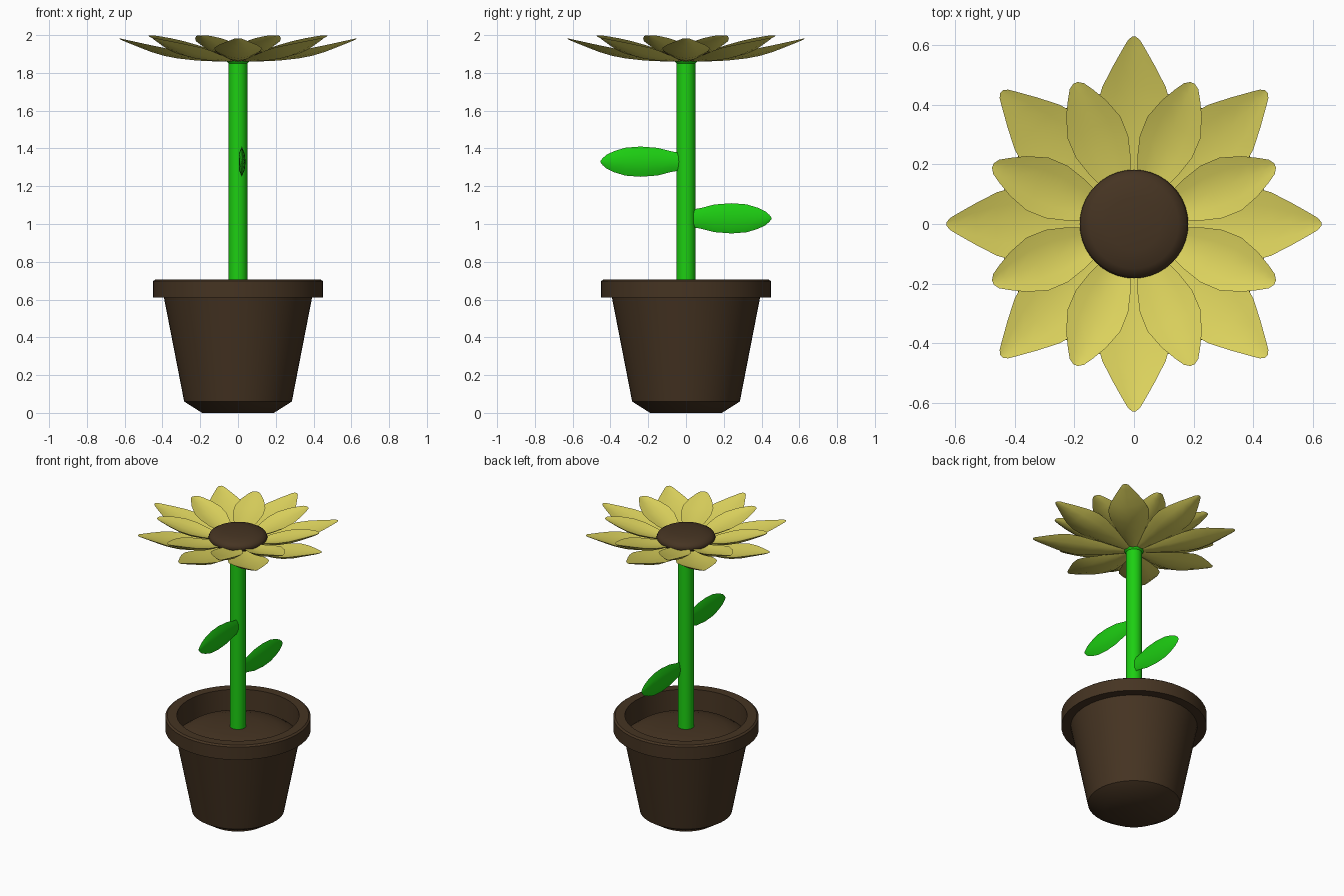
import bpy, bmesh, math
from mathutils import Matrix

if "Cube" in bpy.data.objects:
    bpy.data.objects.remove(bpy.data.objects["Cube"])


def material(name, rgb):
    m = bpy.data.materials.new(name)
    m.diffuse_color = (*rgb, 1)
    m.use_nodes = True
    m.node_tree.nodes["Principled BSDF"].inputs["Base Color"].default_value = m.diffuse_color
    return m


BROWN = material("brown", (0.06, 0.034, 0.016))
GREEN = material("green", (0.012, 0.62, 0.006))
YELLOW = material("yellow", (0.72, 0.65, 0.11))


def finish(name, bm, mat, angle=35):
    bmesh.ops.recalc_face_normals(bm, faces=bm.faces)
    me = bpy.data.meshes.new(name)
    bm.to_mesh(me)
    bm.free()
    me.materials.append(mat)
    ob = bpy.data.objects.new(name, me)
    bpy.context.collection.objects.link(ob)
    bpy.ops.object.select_all(action='DESELECT')
    ob.select_set(True)
    bpy.context.view_layer.objects.active = ob
    bpy.ops.object.shade_smooth_by_angle(angle=math.radians(angle))
    return ob


def lathe(name, profile, mat, sides=48, angle=35):
    bm = bmesh.new()
    vs = [bm.verts.new((r, 0, z)) for r, z in profile]
    es = [bm.edges.new(p) for p in zip(vs, vs[1:])]
    bmesh.ops.spin(bm, geom=vs + es, axis=(0, 0, 1), cent=(0, 0, 0),
                   steps=sides, angle=2 * math.tau / 2)
    bmesh.ops.remove_doubles(bm, verts=bm.verts, dist=1e-4)
    return finish(name, bm, mat, angle)


def blade(bm, stations, thick, cup, matrix):
    """Lens-section blade along +x; stations are (distance, half width, height)."""
    wmax = max(w for _, w, _ in stations)
    section = [(-1, 0), (-.55, .75), (0, .8), (.55, .75),
               (1, 0), (.55, -.75), (0, -1), (-.55, -.75)]
    rings = []
    for x, w, z in stations:
        k = w / wmax
        rings.append([bm.verts.new(matrix @ Matrix.Translation(
            (x, t * w, z + cup * t * t * k + h * thick * k)).translation)
            for t, h in section])
    for a, b in zip(rings, rings[1:]):
        for i in range(8):
            j = (i + 1) % 8
            bm.faces.new((a[i], a[j], b[j], b[i]))
    bm.faces.new(rings[0])
    bm.faces.new(rings[-1])


def petal_ring(name, stations, offset):
    bm = bmesh.new()
    for i in range(8):
        blade(bm, stations, 0.012, 0.03,
              Matrix.Rotation(offset + i * math.tau / 8, 4, 'Z'))
    return finish(name, bm, YELLOW, 50)


# Pot with chamfered foot and thick rim
lathe("pot", [(0, 0), (.19, 0), (.285, .06), (.392, .61), (.45, .61), (.45, .697),
              (.438, .706), (.378, .706), (.37, .55), (0, .5)], BROWN)
# Soil mound
lathe("soil", [(0, .632), (.15, .63), (.25, .615), (.33, .59), (.372, .56)], BROWN)

# Stem and the small flare under the flower
lathe("stem", [(0, .6), (.05, .6), (.05, 1.85), (.075, 1.88), (.06, 1.9), (0, 1.9)], GREEN, 24)

# Two upright leaves on opposite sides of the stem
leaf = [(.03, .046, 0), (.08, .055, 0), (.15, .073, 0), (.24, .08, 0), (.32, .074, 0),
        (.38, .056, 0), (.42, .037, 0), (.442, .018, 0), (.452, .004, 0)]
for name, turn, z in (("lower_leaf", 90, 1.03), ("upper_leaf", -90, 1.33)):
    bm = bmesh.new()
    blade(bm, leaf, 0.02, 0, Matrix.Translation((.02, 0, z))
          @ Matrix.Rotation(math.radians(turn), 4, 'Z')
          @ Matrix.Rotation(math.pi / 2, 4, 'X'))
    finish(name, bm, GREEN, 50)

# Outer petals, then the shorter inner ring turned half a step
petal_ring("outer_petals", [(.04, .03, 1.862), (.12, .055, 1.866), (.22, .09, 1.874),
                            (.32, .12, 1.888), (.39, .126, 1.902), (.46, .106, 1.921),
                            (.53, .07, 1.945), (.59, .036, 1.966), (.617, .02, 1.976),
                            (.628, .006, 1.981)], 0)
petal_ring("inner_petals", [(.06, .025, 1.895), (.14, .045, 1.9), (.21, .075, 1.908),
                            (.28, .095, 1.92), (.35, .096, 1.938), (.42, .072, 1.962),
                            (.47, .045, 1.98), (.5, .026, 1.991), (.512, .008, 1.996)],
           math.tau / 16)

# Domed seed head
lathe("seed_head", [(0, 1.89), (.15, 1.89), (.175, 1.905), (.182, 1.922), (.175, 1.94),
                    (.15, 1.955), (.09, 1.966), (0, 1.97)], BROWN, 40, 60)
